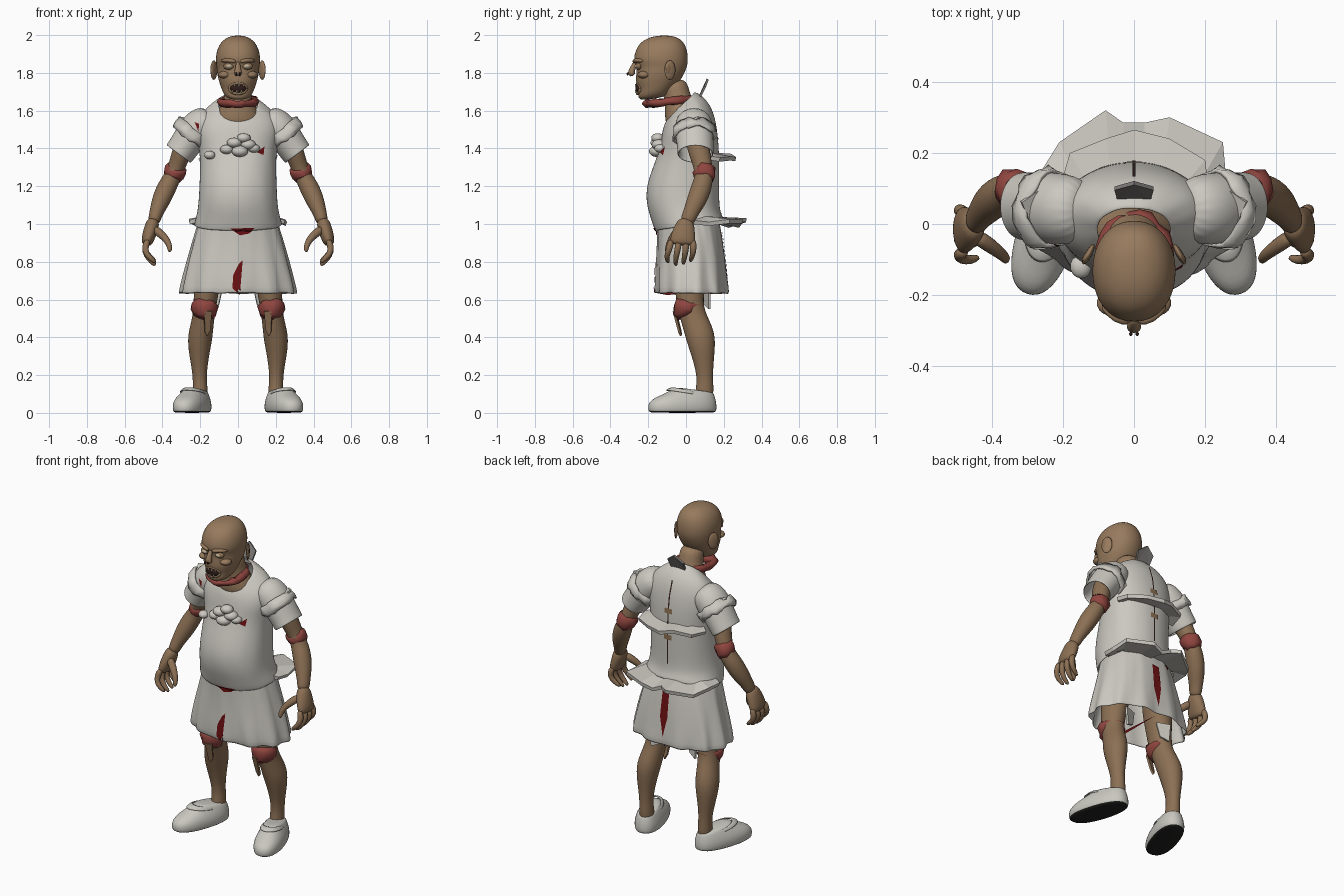
import bpy, bmesh, math, random
from mathutils import Vector, Matrix
from mathutils.bvhtree import BVHTree

random.seed(4)
default = bpy.data.objects.get("Cube")
if default:
    bpy.data.objects.remove(default)


def material(name, r, g, b):
    mat = bpy.data.materials.new(name)
    mat.use_nodes = True
    mat.diffuse_color = (r, g, b, 1)
    mat.node_tree.nodes["Principled BSDF"].inputs["Base Color"].default_value = (r, g, b, 1)
    return mat


SKIN = material("skin", .31, .195, .11)
LIMB = material("limb skin", .26, .16, .088)
CLOTH = material("gown cloth", .6, .58, .53)
SHOE = material("shoe leather", .58, .57, .52)
FLESH = material("raw flesh", .28, .06, .05)
BLOOD = material("dark blood", .15, .005, .006)
SOLE = material("sole rubber", .015, .015, .014)
GREY = material("collar grey", .2, .19, .18)
EYE = material("eye", .5, .42, .3)
DARK = material("mouth dark", .03, .012, .01)


def finish(name, bm, mat, smooth=True, mirror=False, subsurf=0, thick=0):
    bmesh.ops.recalc_face_normals(bm, faces=bm.faces)
    mesh = bpy.data.meshes.new(name)
    bm.to_mesh(mesh)
    bm.free()
    mesh.materials.append(mat)
    for poly in mesh.polygons:
        poly.use_smooth = smooth
    obj = bpy.data.objects.new(name, mesh)
    bpy.context.collection.objects.link(obj)
    if mirror:
        obj.modifiers.new("mirror", 'MIRROR').use_mirror_merge = False
    if thick:
        solid = obj.modifiers.new("thickness", 'SOLIDIFY')
        solid.thickness, solid.offset = thick, -1
    if subsurf:
        sub = obj.modifiers.new("smooth", 'SUBSURF')
        sub.levels = sub.render_levels = subsurf
    return obj


def skin_rings(rings, caps=(True, True), closed=False):
    """Bridge equal rings of points into one surface."""
    bm = bmesh.new()
    loops = [[bm.verts.new(p) for p in ring] for ring in rings]
    n = len(loops[0])
    pairs = list(zip(loops, loops[1:])) + ([(loops[-1], loops[0])] if closed else [])
    for a, b in pairs:
        for i in range(n):
            j = (i + 1) % n
            bm.faces.new((a[i], a[j], b[j], b[i]))
    for use, loop in zip(caps, (loops[0], loops[-1])):
        if use and not closed:
            bm.faces.new(loop)
    return bm


def body(name, rows, mat, seg=16, power=1, ripple=0, rag=0, place=None,
         caps=(True, True), closed=False, **kw):
    """Stack of ovals; each row is front z, back z, front y, back y, half width."""
    rings = []
    for k, (zf, zb, yf, yb, w) in enumerate(rows):
        ring = []
        for i in range(seg):
            a = math.tau * i / seg
            c, s = (math.copysign(abs(f) ** power, f) for f in (math.cos(a), math.sin(a)))
            grow = 1 + ripple * k / len(rows) * math.sin(11 * a)
            p = Vector((w * c * grow, (yf + yb) / 2 + (yb - yf) / 2 * s * grow,
                        zf + (zb - zf) * (s + 1) / 2))
            p += Vector([random.uniform(-rag, rag) for _ in range(3)])
            ring.append(place @ p if place else p)
        rings.append(ring)
    return finish(name, skin_rings(rings, caps, closed), mat, **kw)


def tube(name, path, mat, seg=12, rag=0, caps=(True, True), **kw):
    """Sweep ovals along a path; each row is x, y, z, side radius, depth radius."""
    pts = [Vector(row[:3]) for row in path]
    rings = []
    for i, row in enumerate(path):
        t = (pts[min(i + 1, len(pts) - 1)] - pts[max(i - 1, 0)]).normalized()
        ref = Vector((1, 0, 0)) if abs(t.y) > .8 else Vector((0, 1, 0))
        u = (ref - t * ref.dot(t)).normalized()
        v = t.cross(u)
        rings.append([pts[i] + v * row[3] * math.cos(a) + u * row[4] * math.sin(a)
                      + Vector([random.uniform(-rag, rag) for _ in range(3)])
                      for a in (math.tau * k / seg for k in range(seg))])
    return finish(name, skin_rings(rings, caps), mat, **kw)


def blob(name, at, size, mat, turn=0, **kw):
    bm = bmesh.new()
    mat4 = Matrix.Translation(at) @ Matrix.Rotation(turn, 4, 'Z') @ Matrix.Diagonal((*size, 1))
    bmesh.ops.create_uvsphere(bm, u_segments=14, v_segments=9, radius=1, matrix=mat4)
    return finish(name, bm, mat, **kw)


def sheet(name, points, mat, thick=.012, **kw):
    bm = bmesh.new()
    bm.faces.new([bm.verts.new(p) for p in points])
    bmesh.ops.triangulate(bm, faces=bm.faces)
    return finish(name, bm, mat, smooth=False, thick=thick, **kw)


def patch(name, outline, mat, targets, side):
    """Thin painted shape laid onto the cloth from the front (-1) or back (1)."""
    deps = bpy.context.evaluated_depsgraph_get()
    trees = [BVHTree.FromObject(t, deps) for t in targets]
    bm = bmesh.new()
    bm.faces.new([bm.verts.new((x, side, z)) for x, z in outline])
    bmesh.ops.triangulate(bm, faces=bm.faces)
    bmesh.ops.subdivide_edges(bm, edges=bm.edges, cuts=5, use_grid_fill=True)
    for v in bm.verts:
        hits = [t.ray_cast(v.co, Vector((0, -side, 0)))[0] for t in trees]
        ys = [h.y * side for h in hits if h]
        v.co.y = side * ((max(ys) if ys else .1) + .005)
    return finish(name, bm, mat, smooth=False)


# Gown: skirt under a shirt, with short sleeves
skirt = body("gown_skirt", [(1.06, 1.06, -.16, .165, .195), (.95, .95, -.148, .19, .23),
             (.8, .8, -.155, .21, .27), (.7, .7, -.16, .22, .295), (.63, .63, -.16, .228, .308)],
             CLOTH, seg=66, power=.9, ripple=.05, rag=.004, caps=(False, False), thick=.01, subsurf=1)
shirt = body("gown_shirt", [(1.575, 1.7, -.085, .045, .105), (1.555, 1.69, -.1, .07, .13),
             (1.52, 1.645, -.118, .12, .195), (1.46, 1.57, -.132, .155, .222),
             (1.4, 1.46, -.14, .172, .212), (1.33, 1.35, -.165, .177, .2),
             (1.2, 1.2, -.213, .177, .205), (1.1, 1.1, -.21, .177, .21),
             (1.03, 1.06, -.187, .185, .22), (.96, 1.03, -.165, .2, .236)],
             CLOTH, seg=28, power=.92, rag=.002, caps=(False, False), thick=.01, subsurf=2)
sleeve = tube("gown_sleeve", [(.13, .04, 1.575, .07, .08), (.2, .04, 1.525, .1, .105),
              (.255, .047, 1.455, .088, .1), (.3, .05, 1.39, .082, .096), (.315, .05, 1.37, .082, .098)],
              CLOTH, seg=18, caps=(True, False), mirror=True, thick=.01, subsurf=2)
tube("sleeve_torn_band", [(.225, .042, 1.5, .101, .11), (.25, .044, 1.47, .108, .118),
     (.262, .045, 1.455, .1, .112)], CLOTH, seg=26, rag=.008, caps=(False, False),
     mirror=True, thick=.012)
sheet("shoulder_torn_point", [(.24, -.02, 1.56), (.26, .1, 1.56), (.315, .06, 1.57), (.29, 0, 1.54)],
      CLOTH, mirror=True)


# Torn cloth shelves on the back
def torn_shelf(name, z, edge):
    outer = [(x, y, z + random.uniform(-.02, .015)) for x, y in edge]
    inner = [(x * .75, min(y, .15) - .03, z + .02) for x, y in reversed(edge)]
    bm = bmesh.new()
    a = [bm.verts.new(p) for p in outer]
    b = [bm.verts.new(p) for p in reversed(inner)]
    for i in range(len(a) - 1):
        bm.faces.new((a[i], a[i + 1], b[i + 1], b[i]))
    finish(name, bm, CLOTH, smooth=False, thick=.022)


torn_shelf("back_lower_shelf", 1.02, [(-.26, .04), (-.26, .15), (-.21, .23), (-.08, .32), (-.03, .285),
           (.03, .285), (.1, .3), (.25, .23), (.26, .12), (.25, .04)])
torn_shelf("back_upper_shelf", 1.36, [(-.21, .1), (-.18, .2), (-.08, .24), (0, .265), (.1, .24),
           (.2, .18), (.21, .1)])
sheet("collar_flap", [(-.045, .06, 1.66), (.045, .06, 1.66), (.055, .095, 1.73), (0, .11, 1.77),
      (-.055, .095, 1.73)], GREY)
sheet("hanging_scrap", [(.08, .1, .66), (.16, .13, .66), (.15, .13, .55), (.1, .11, .57)], CLOTH, mirror=True)

# Chest knot of bunched cloth
for x, z, size in [(-.06, 1.395, .033), (-.02, 1.43, .036), (.03, 1.455, .034), (.055, 1.42, .037),
                   (.085, 1.4, .03), (.01, 1.385, .04), (-.15, 1.365, .03)]:
    blob("chest_knot", (x, -.158 + abs(x) * .25, z), (size * 1.1, size, size * .75), CLOTH, turn=x * 9)

# Blood stains, tears and back opening
cloth = [skirt, shirt, sleeve]
patch("front_skirt_tear", [(-.03, .66), (.01, .625), (.015, .7), (.025, .81), (.005, .79), (-.025, .73)],
      BLOOD, cloth, -1)
patch("front_waist_tear", [(-.04, .975), (.09, .98), (.06, .95), (.01, .94)], BLOOD, cloth, -1)
patch("chest_stain", [(.1, 1.38), (.14, 1.41), (.135, 1.365)], BLOOD, cloth, -1)
patch("shoulder_stain", [(-.23, 1.54), (-.205, 1.53), (-.21, 1.49)], BLOOD, cloth, -1)
patch("back_skirt_tear", [(-.02, .95), (.025, .96), (.03, .8), (.005, .68), (-.02, .8)], BLOOD, cloth, 1)
patch("back_waist_stain", [(-.12, 1), (-.07, .995), (-.1, .97)], BLOOD, cloth, 1)
patch("back_slit", [(-.004, 1.12), (.004, 1.12), (.004, 1.62), (-.004, 1.62)], DARK, cloth, 1)
for z in (1.27, 1.43):
    patch("back_gap", [(-.025, z), (.025, z), (.025, z + .03), (-.025, z + .03)], LIMB, cloth, 1)

# Head
body("head", [(1.998, 1.998, -.15, -.08, .025), (1.985, 1.985, -.205, -.035, .065),
     (1.955, 1.955, -.25, -.005, .098), (1.91, 1.91, -.272, .01, .116), (1.865, 1.865, -.28, .012, .12),
     (1.835, 1.835, -.262, .008, .114), (1.79, 1.79, -.265, -.01, .112), (1.75, 1.75, -.268, -.035, .1),
     (1.71, 1.73, -.25, -.06, .09), (1.675, 1.7, -.258, -.08, .077), (1.65, 1.675, -.24, -.1, .05)],
     SKIN, seg=20, power=.93, subsurf=2)
body("neck", [(1.75, 1.78, -.14, .0, .07), (1.68, 1.7, -.12, .02, .068), (1.62, 1.65, -.11, .04, .085),
     (1.56, 1.6, -.115, .06, .12), (1.5, 1.5, -.1, .08, .13)], SKIN, subsurf=2)
tube("brow", [(.008, -.274, 1.857, .011, .014), (.05, -.268, 1.87, .013, .016),
     (.092, -.225, 1.862, .01, .012)], SKIN, seg=8, mirror=True, subsurf=1)
tube("nose", [(0, -.262, 1.86, .011, .014), (0, -.283, 1.825, .015, .016), (0, -.292, 1.8, .024, .022),
     (0, -.28, 1.784, .018, .016)], SKIN, seg=10, subsurf=1)
blob("nostril", (.009, -.309, 1.795), (.005, .006, .008), DARK, mirror=True)
blob("eye_socket", (.048, -.25, 1.835), (.031, .018, .019), LIMB, mirror=True)
blob("eyeball", (.047, -.255, 1.835), (.019, .018, .013), EYE, mirror=True)
blob("cheekbone", (.07, -.222, 1.79), (.035, .035, .02), SKIN, mirror=True)
blob("ear", (.128, -.085, 1.815), (.01, .033, .052), SKIN, turn=.5, mirror=True)
blob("ear_hollow", (.137, -.092, 1.82), (.006, .018, .03), LIMB, turn=.5, mirror=True)
blob("mouth", (0, -.25, 1.718), (.043, .018, .026), DARK)
lip = [(math.cos(a) * .045, -.257 + .25 * abs(math.cos(a)) ** 2 * .06, 1.718 + math.sin(a) * .028)
       for a in (math.tau * k / 16 for k in range(17))]
tube("lips", [(*p, .008, .008) for p in lip], SKIN, seg=8)
for k in range(6):
    x = (k - 2.5) * .012
    blob("tooth", (x, -.266, 1.734 if k % 2 else 1.702), (.005, .005, .008), EYE)
body("neck_wound", [(1.645, 1.675, -.2, .01, .07), (1.655, 1.68, -.22, .03, .1),
     (1.64, 1.66, -.238, .04, .115), (1.615, 1.64, -.21, .035, .1), (1.62, 1.64, -.17, .0, .06)],
     FLESH, seg=22, rag=.006, closed=True)

# Arms with torn elbows
tube("arm", [(.25, .05, 1.48, .06, .065), (.3, .07, 1.38, .055, .06), (.335, .1, 1.27, .042, .047),
     (.375, .085, 1.2, .055, .058), (.41, .055, 1.12, .051, .054), (.437, .02, 1.05, .035, .04),
     (.448, .0, 1.0, .034, .04)], LIMB, mirror=True, subsurf=2)
tube("elbow_wound", [(.323, .085, 1.305, .047, .05), (.33, .095, 1.285, .056, .06),
     (.342, .098, 1.255, .054, .058), (.35, .096, 1.24, .046, .052)], FLESH, rag=.006, mirror=True)

# Hands
tube("palm", [(.445, .003, 1.03, .033, .038), (.458, -.008, .98, .04, .058),
     (.478, -.018, .92, .036, .07), (.485, -.02, .885, .025, .066)], LIMB, mirror=True, subsurf=2)
for k, y in enumerate((-.078, -.038, .0, .036)):
    drop = .015 * abs(k - 1.3)
    tube("finger", [(.475, y, .92, .019, .019), (.495, y * 1.1, .875, .02, .019),
         (.485, y * 1.2 - .006, .83 + drop / 2, .017, .016), (.458, y * 1.15 - .012, .795 + drop, .015, .014),
         (.435, y - .015, .775 + drop, .009, .009)], LIMB, seg=8, mirror=True, subsurf=1)
tube("thumb", [(.45, -.03, .98, .026, .026), (.405, -.06, .945, .024, .023), (.372, -.085, .91, .019, .018),
     (.36, -.098, .875, .016, .015), (.362, -.104, .85, .009, .009)], LIMB, seg=8, mirror=True, subsurf=1)

# Legs with torn knees
tube("leg", [(.13, .03, .95, .1, .11), (.165, .02, .68, .072, .085), (.175, .02, .57, .062, .072),
     (.185, .045, .49, .06, .073), (.202, .08, .4, .07, .083), (.206, .09, .31, .056, .064),
     (.203, .1, .2, .036, .042), (.2, .1, .12, .042, .05), (.2, .09, .06, .04, .05)],
     LIMB, mirror=True, subsurf=2)
tube("knee_wound", [(.174, .015, .585, .062, .072), (.175, .012, .57, .07, .082),
     (.176, .015, .548, .07, .083), (.178, .025, .53, .06, .07)], FLESH, seg=16, rag=.006, mirror=True)
sheet("knee_skin_strip", [(.14, -.05, .54), (.18, -.06, .54), (.178, -.03, .43), (.165, -.02, .41),
      (.15, -.025, .44)], LIMB, mirror=True)

# Slip-on shoes with dark soles
turn = Matrix.Translation((.24, -.01, 0)) @ Matrix.Rotation(math.radians(18), 4, 'Z')
shoe = body("shoe", [(0, 0, -.185, .165, .07), (.006, .006, -.197, .178, .081), (.03, .03, -.2, .18, .085),
            (.055, .055, -.195, .178, .083), (.08, .08, -.165, .172, .074), (.1, .1, -.11, .165, .063),
            (.13, .105, -.055, .16, .053), (.135, .11, -.03, .145, .045)], SHOE, seg=20, power=.85,
            place=turn, mirror=True, subsurf=1)
shoe.data.materials.append(SOLE)
for poly in shoe.data.polygons:
    poly.material_index = int(poly.center.z < .01)
body("shoe_strap", [(.115, .085, -.108, .11, .066), (.125, .09, -.1, .11, .064), (.14, .1, -.06, .11, .056),
     (.13, .09, -.055, .1, .05)], SHOE, seg=20, place=turn, mirror=True, closed=True, subsurf=1)
